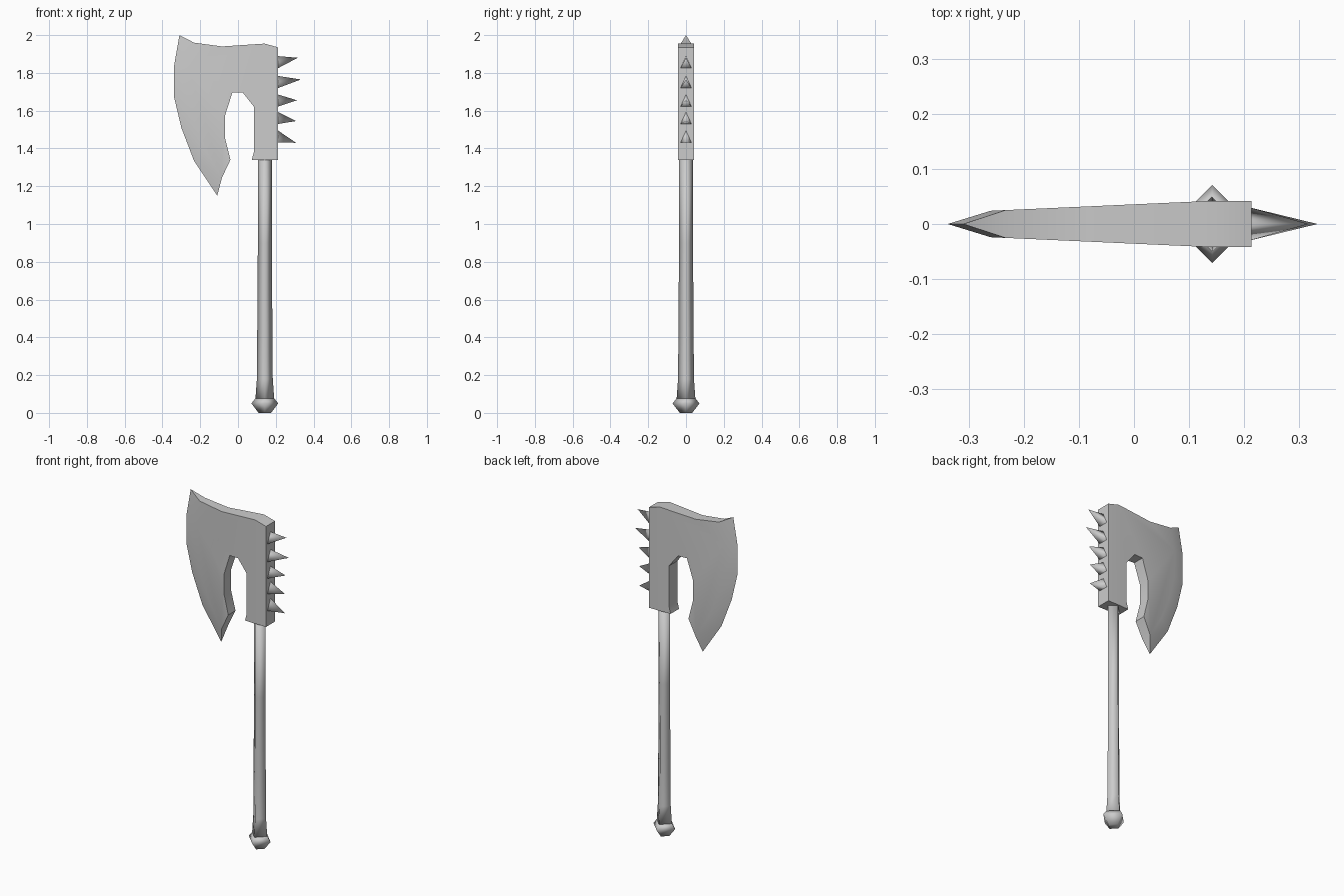
import bpy
import bmesh
from math import cos, sin, pi, radians

cube = bpy.data.objects.get("Cube")
if cube:
    bpy.data.objects.remove(cube, do_unlink=True)

steel = bpy.data.materials.new("grey_steel")
steel.use_nodes = True
GREY = (0.6, 0.6, 0.6, 1)
steel.diffuse_color = GREY
steel.node_tree.nodes["Principled BSDF"].inputs["Base Color"].default_value = GREY


def finish(name, bm, angle):
    """Turn a bmesh into a shaded, coloured object."""
    bmesh.ops.recalc_face_normals(bm, faces=bm.faces)
    mesh = bpy.data.meshes.new(name)
    bm.to_mesh(mesh)
    bm.free()
    mesh.materials.append(steel)
    obj = bpy.data.objects.new(name, mesh)
    bpy.context.collection.objects.link(obj)
    bpy.ops.object.select_all(action="DESELECT")
    obj.select_set(True)
    bpy.context.view_layer.objects.active = obj
    bpy.ops.object.shade_smooth_by_angle(angle=radians(angle))
    return obj


# Axe head: outline points (x, z), sharp outer edge and inner bevel line
SPINE_X = 0.14
cutting_edge = [(-0.31, 2.0), (-0.338, 1.84), (-0.338, 1.67),
                (-0.3, 1.51), (-0.233, 1.335), (-0.11, 1.15)]
bevel_line = [(-0.233, 1.96), (-0.26, 1.83), (-0.26, 1.67),
              (-0.225, 1.525), (-0.165, 1.38), (-0.085, 1.245)]
hook = [(-0.04, 1.34), (-0.07, 1.46), (-0.07, 1.57), (-0.03, 1.695),
        (0.026, 1.695), (0.085, 1.62), (0.085, 1.385), (0.073, 1.34)]
spine = [(SPINE_X, 1.34), (0.213, 1.34), (0.213, 1.935), (SPINE_X, 1.955)]
top_dip = [(-0.085, 1.94)]


def half_thickness(x):
    return 0.042 - 0.045 * max(0, SPINE_X - x)


bm = bmesh.new()
edge = [bm.verts.new((x, 0, z)) for x, z in cutting_edge]
outline = bevel_line + hook + spine + top_dip
sides = []
for s in (-1, 1):
    ring = [bm.verts.new((x, s * half_thickness(x), z)) for x, z in outline]
    sides.append(ring)
    a = len(bevel_line) + len(hook)
    bm.faces.new(ring[a:a + 4])                       # flat spine
    bm.faces.new(ring[:a + 1] + ring[a + 3:])         # tapering cheek
    for i in range(len(edge) - 1):                    # ground bevel
        bm.faces.new((edge[i], edge[i + 1], ring[i + 1], ring[i]))
front, back = sides
count = len(outline)
for i in range(len(bevel_line) - 1, count):           # rim wall
    j = (i + 1) % count
    bm.faces.new((front[i], front[j], back[j], back[i]))
last = len(edge) - 1
bm.faces.new((edge[0], front[0], back[0]))
bm.faces.new((edge[last], front[last], back[last]))
finish("axe_head", bm, 30)


# Four-sided turned parts on the shaft axis, from (radius, z) profiles
def turned(name, profile, sides=4):
    bm = bmesh.new()
    rings = []
    for r, z in profile:
        rings.append([bm.verts.new((0.142 + r * cos(2 * pi * k / sides),
                                    r * sin(2 * pi * k / sides), z))
                      for k in range(sides)])
    for low, high in zip(rings, rings[1:]):
        for k in range(sides):
            n = (k + 1) % sides
            bm.faces.new((low[k], low[n], high[n], high[k]))
    bm.faces.new(rings[0])
    bm.faces.new(rings[-1])
    return finish(name, bm, 100)


turned("handle", [(0.05, 0.07), (0.042, 0.18), (0.04, 0.45),
                  (0.037, 0.9), (0.037, 1.36)])
turned("pommel", [(0.033, 0), (0.071, 0.05), (0.05, 0.077)])

# Three-sided back spikes: base centre height, tip x, tip z
spikes = [(1.855, 0.317, 1.88), (1.75, 0.333, 1.765), (1.652, 0.312, 1.655),
          (1.56, 0.307, 1.545), (1.462, 0.307, 1.43)]
for number, (zc, tip_x, tip_z) in enumerate(spikes, 1):
    bm = bmesh.new()
    base = [bm.verts.new((0.21, y, zc + dz))
            for y, dz in ((-0.03, -0.031), (0.03, -0.031), (0, 0.034))]
    tip = bm.verts.new((tip_x, 0, tip_z))
    for k in range(3):
        bm.faces.new((base[k], base[(k + 1) % 3], tip))
    finish(f"back_spike_{number}", bm, 170)
